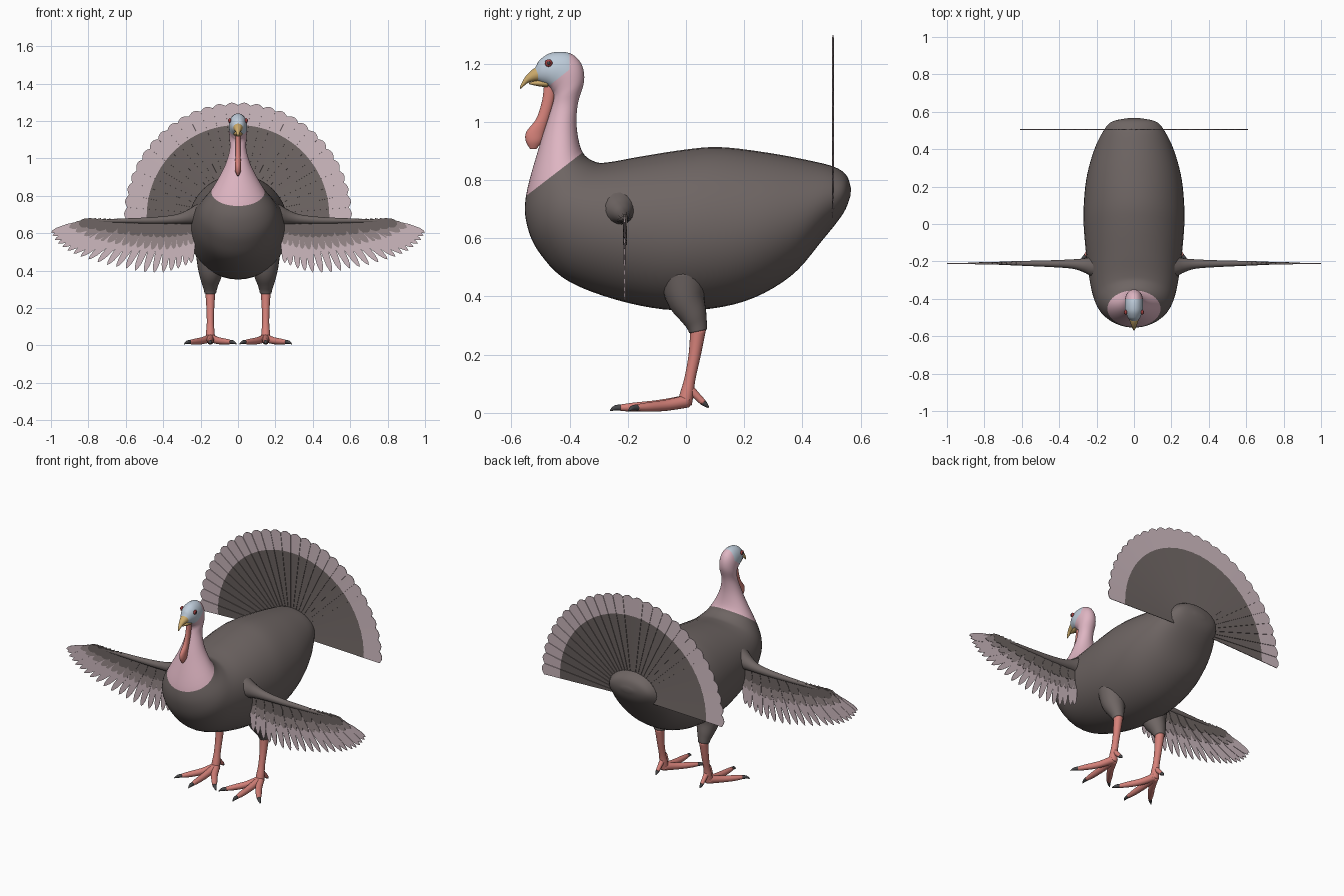
import bpy, bmesh, math
from mathutils import Vector

if "Cube" in bpy.data.objects:
    bpy.data.objects.remove(bpy.data.objects["Cube"])


def material(name, r, g, b):
    m = bpy.data.materials.new(name)
    lin = [(c / 255 / 12.92) if c < 11 else ((c / 255 + 0.055) / 1.055) ** 2.4 for c in (r, g, b)]
    m.diffuse_color = (*lin, 1)
    m.use_nodes = True
    m.node_tree.nodes["Principled BSDF"].inputs["Base Color"].default_value = m.diffuse_color
    return m


DARK = material("dark plumage", 110, 101, 99)
PINK = material("neck pink", 222, 181, 194)
BLUE = material("face blue", 190, 204, 218)
RED = material("salmon skin", 214, 130, 122)
HORN = material("beak horn", 206, 172, 108)
LIGHT = material("pale feather", 205, 185, 191)
MID = material("grey feather", 152, 138, 139)
CLAW = material("claw grey", 72, 72, 74)
EYE = material("eye red", 168, 66, 66)


def finish(bm, name, mats, mirror=False, smooth=True):
    bmesh.ops.recalc_face_normals(bm, faces=bm.faces[:])
    me = bpy.data.meshes.new(name)
    bm.to_mesh(me)
    bm.free()
    ob = bpy.data.objects.new(name, me)
    bpy.context.collection.objects.link(ob)
    for m in mats:
        me.materials.append(m)
    if smooth:
        for p in me.polygons:
            p.use_smooth = True
    if mirror:
        ob.modifiers.new("mirror", 'MIRROR').use_mirror_merge = False
    return ob


def spline(rows, n):
    """Catmull-Rom through rows of numbers."""
    out = []
    for i in range(len(rows) - 1):
        p = [rows[min(max(i + k, 0), len(rows) - 1)] for k in (-1, 0, 1, 2)]
        for s in range(n):
            t = s / n
            out.append([0.5 * (2 * b + (c - a) * t + (2 * a - 5 * b + 4 * c - d) * t * t
                               + (3 * b - a - 3 * c + d) * t ** 3) for a, b, c, d in zip(*p)])
    return out + [list(rows[-1])]


def skin(bm, rings):
    """Bridge rings of points and close both ends."""
    vs = [[bm.verts.new(p) for p in r] for r in rings]
    n = len(vs[0])
    for a, b in zip(vs, vs[1:]):
        for i in range(n):
            bm.faces.new((a[i], a[(i + 1) % n], b[(i + 1) % n], b[i]))
    for r, ring in ((vs[0], rings[0]), (vs[-1], rings[-1])):
        c = bm.verts.new(sum((Vector(p) for p in ring), Vector()) / n)
        for i in range(n):
            bm.faces.new((r[i], r[(i + 1) % n], c))


def loft(bm, rows, n=5, seg=40):
    """Ellipses spanning side-view points (ay,az)-(by,bz) with half width w."""
    rings = []
    for ay, az, by, bz, w in spline(rows, n):
        c, h = Vector((0, (ay + by) / 2, (az + bz) / 2)), Vector((0, (ay - by) / 2, (az - bz) / 2))
        rings.append([c + h * math.cos(a) + Vector((max(w, 0.001) * math.sin(a), 0, 0))
                      for a in (2 * math.pi * i / seg for i in range(seg))])
    skin(bm, rings)


def tube(bm, rows, n=4, seg=16):
    """Round tube through (x,y,z,radius) rows."""
    rows = spline(rows, n)
    pts = [Vector(r[:3]) for r in rows]
    rings = []
    for i, p in enumerate(pts):
        d = (pts[min(i + 1, len(pts) - 1)] - pts[max(i - 1, 0)]).normalized()
        u = d.cross(Vector((0, 0, 1)) if abs(d.z) < 0.8 else Vector((0, 1, 0))).normalized()
        v = d.cross(u)
        rings.append([p + rows[i][3] * (u * math.cos(a) + v * math.sin(a))
                      for a in (2 * math.pi * k / seg for k in range(seg))])
    skin(bm, rings)


# Head, neck and body as one loft
bm = bmesh.new()
loft(bm, [(-.53, 1.165, -.525, 1.15, .008), (-.515, 1.192, -.50, 1.135, .027), (-.50, 1.215, -.478, 1.125, .038),
          (-.46, 1.238, -.465, 1.115, .047), (-.40, 1.236, -.46, 1.105, .049), (-.36, 1.20, -.455, 1.095, .048),
          (-.35, 1.14, -.455, 1.075, .046), (-.372, 1.06, -.468, 1.03, .045), (-.375, .976, -.503, .92, .075),
          (-.355, .895, -.55, .745, .142), (-.31, .862, -.545, .64, .19), (-.26, .862, -.50, .545, .217),
          (-.16, .88, -.40, .45, .24), (0, .905, -.2, .378, .262), (.12, .913, 0, .352, .27),
          (.28, .894, .2, .383, .255), (.42, .868, .36, .47, .215), (.51, .845, .47, .595, .168),
          (.552, .815, .54, .685, .12), (.567, .77, .565, .745, .03)])
# colour borders: neck line, back of face, jaw line
CUTS = [((0, -.355, .895), (0, -.15, .195), .6), ((0, -.40, 1.2), (0, -1, 0), 1.08), ((0, -.40, 1.18), (0, -.62, .78), 1.02)]
for co, no, zmin in CUTS:
    fs = [f for f in bm.faces if f.calc_center_median().z > zmin]
    geom = fs + list({e for f in fs for e in f.edges}) + list({v for f in fs for v in f.verts})
    bmesh.ops.bisect_plane(bm, geom=geom, plane_co=co, plane_no=no, dist=1e-5)
for f in bm.faces:
    c = f.calc_center_median()
    neck, face, jaw = [(c - Vector(co)).dot(Vector(no)) > 0 for co, no, z in CUTS]
    f.material_index = (2 if face and jaw and c.z > 1.08 else 1) if neck else 0
finish(bm, "body", [DARK, PINK, BLUE])

# Beak
bm = bmesh.new()
loft(bm, [(-.485, 1.20, -.485, 1.137, .033), (-.52, 1.185, -.51, 1.14, .024), (-.548, 1.16, -.538, 1.136, .014),
          (-.565, 1.133, -.556, 1.124, .007), (-.571, 1.115, -.568, 1.113, .002)], seg=20)
loft(bm, [(-.475, 1.148, -.475, 1.118, .024), (-.51, 1.143, -.505, 1.122, .016), (-.54, 1.134, -.538, 1.129, .004)], seg=20)
finish(bm, "beak", [HORN])

# Wattle
bm = bmesh.new()
loft(bm, [(-.445, 1.13, -.488, 1.125, .012), (-.455, 1.07, -.495, 1.07, .013), (-.468, 1.02, -.515, 1.01, .014),
          (-.485, .965, -.549, .965, .016), (-.495, .932, -.55, .932, .015), (-.515, .906, -.535, .906, .004)], seg=20)
finish(bm, "wattle", [RED])

# Eyes
for name, r, x, m in (("eye", .013, .044, EYE), ("pupil", .006, .051, CLAW)):
    bm = bmesh.new()
    bmesh.ops.create_uvsphere(bm, u_segments=16, v_segments=10, radius=r)
    for v in bm.verts:
        v.co = Vector((v.co.x * .6 + x, v.co.y - .472, v.co.z + 1.202))
    finish(bm, name, [m], mirror=True)

# Thighs
bm = bmesh.new()
tube(bm, [(.14, -.01, .48, .085), (.145, -.002, .40, .068), (.148, .023, .34, .049),
          (.148, .036, .305, .037), (.148, .042, .28, .031)], seg=24)
finish(bm, "thigh", [DARK], mirror=True)

# Shanks, toes and claws
X = .148
legs, claws = bmesh.new(), bmesh.new()
tube(legs, [(X, .042, .29, .027), (X, .03, .2, .021), (X, .014, .12, .019), (X, .004, .07, .023), (X, -.005, .03, .025)])
for dx, y in ((0, -.225), (-.11, -.17), (.11, -.17)):
    tube(legs, [(X, .005, .04, .022), (X + dx * .35, y * .4, .026, .019),
                (X + dx * .75, y * .77, .02, .016), (X + dx, y, .018, .011)])
    tube(claws, [(X + dx * .96, y * .96, .018, .011), (X + dx * 1.12, y * 1.08, .017, .009),
                 (X + dx * 1.27, y * 1.16, .007, .002)])
tube(legs, [(X, .005, .09, .017), (X, .035, .06, .013), (X, .06, .035, .011)])
tube(claws, [(X, .056, .038, .011), (X, .068, .028, .008), (X, .078, .018, .002)])
finish(legs, "leg", [RED], mirror=True)
finish(claws, "claw", [CLAW], mirror=True)

# Wing arms
bm = bmesh.new()
tube(bm, [(.17, -.228, .70, .085), (.22, -.226, .695, .056), (.265, -.22, .686, .038), (.33, -.214, .675, .025),
          (.45, -.212, .668, .018), (.65, -.21, .666, .011), (.81, -.21, .664, .004)])
finish(bm, "wing_arm", [DARK], mirror=True)

# Wing feathers: three overlapping rows of flat blades fanning from the arm
TIPS = spline([(.25, .44), (.32, .41), (.40, .39), (.50, .39), (.60, .41), (.70, .43), (.80, .46),
               (.88, .49), (.94, .525), (.98, .565), (1.0, .605)], 2)


def feather_row(name, mat, reach, width, thick):
    bm = bmesh.new()
    for i, (tx, tz) in enumerate(TIPS):
        t = i / (len(TIPS) - 1)
        base = Vector((.25 + .53 * t, 0, .665))
        d = (Vector((tx, 0, tz)) - base) * reach
        s = Vector((d.z, 0, -d.x)).normalized() * width
        y = -.21 + (.0012 if i % 2 else -.0012)
        edge = [(0, .7), (.6, 1), (.85, .75), (.95, .4)]
        outline = [base + d * a + s * b for a, b in edge] + [base + d] + [base + d * a - s * b for a, b in edge[::-1]]
        lo, hi = [[bm.verts.new(p + Vector((0, y + k, 0))) for p in outline] for k in (-thick / 2, thick / 2)]
        bm.faces.new(lo)
        bm.faces.new(hi[::-1])
        for k in range(len(lo)):
            j = (k + 1) % len(lo)
            bm.faces.new((lo[k], hi[k], hi[j], lo[j]))
    finish(bm, name, [mat], mirror=True, smooth=False)


feather_row("flight_feathers", LIGHT, 1, .02, .003)
feather_row("middle_coverts", MID, .56, .02, .007)
feather_row("upper_coverts", DARK, .32, .024, .011)

# Tail fan: overlapping feathers, dark with pale scalloped tips
bm = bmesh.new()
N, M, A0, A1 = 28, 6, math.radians(-2), math.radians(182)
for i in range(N):
    cols = []
    for j in range(M + 1):
        u = j / M
        a = A0 + (A1 - A0) * (i + u) / N
        y = .505 + .003 * (u - .5)
        cols.append([bm.verts.new((r * math.cos(a), y, .69 + r * math.sin(a)))
                     for r in (.03, .488, .594 + .015 * math.sin(math.pi * u))])
    for p, q in zip(cols, cols[1:]):
        for k in (0, 1):
            bm.faces.new((p[k], p[k + 1], q[k + 1], q[k])).material_index = k
fan = finish(bm, "tail_fan", [DARK, LIGHT], smooth=False)
sol = fan.modifiers.new("thickness", 'SOLIDIFY')
sol.thickness, sol.offset = .003, 0
